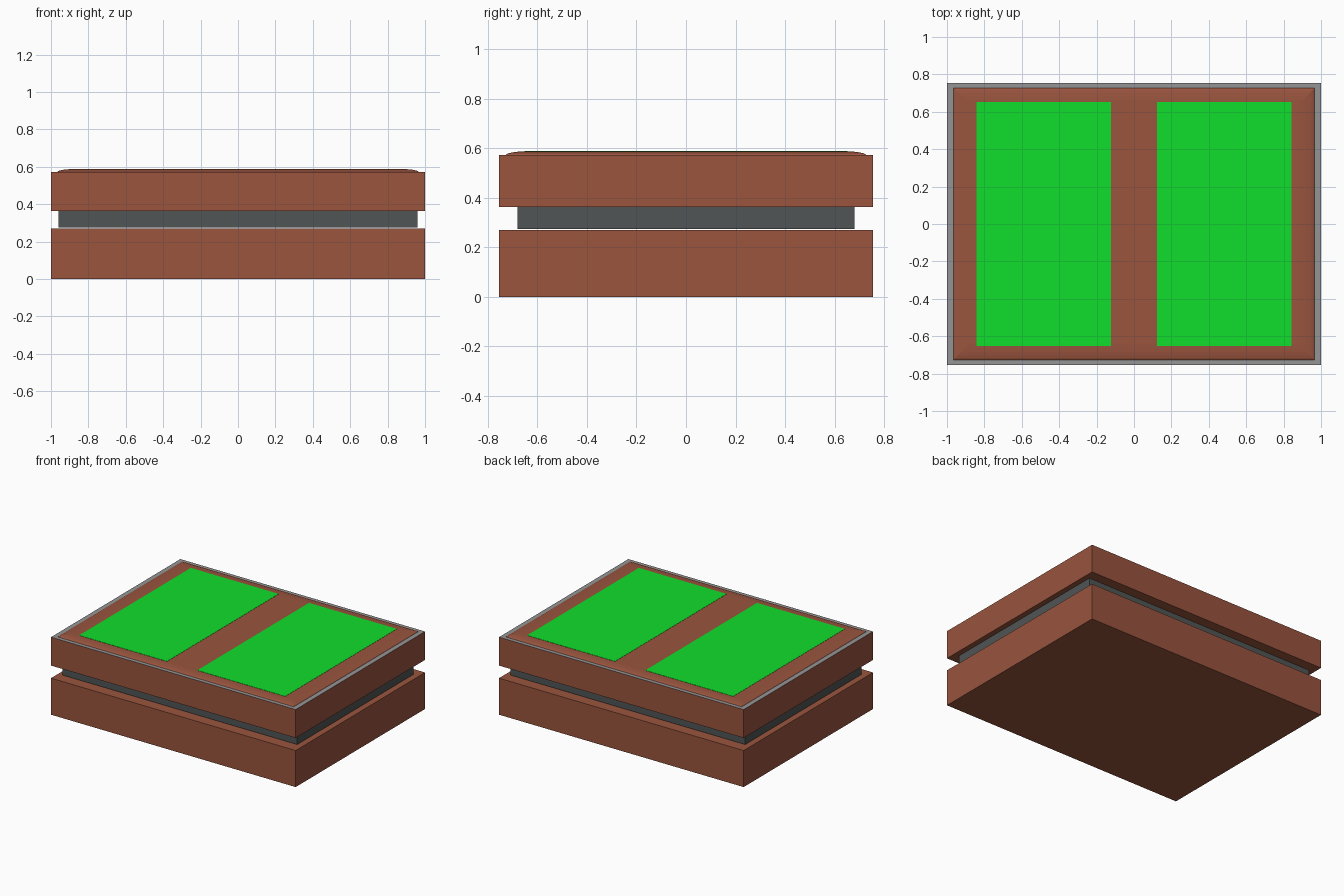
import bpy, bmesh, math

if "Cube" in bpy.data.objects:
    bpy.data.objects.remove(bpy.data.objects["Cube"])


def material(name, color):
    m = bpy.data.materials.new(name)
    m.diffuse_color = (*color, 1)
    m.use_nodes = True
    m.node_tree.nodes["Principled BSDF"].inputs["Base Color"].default_value = m.diffuse_color
    return m


brown = material("brown", (0.319, 0.089, 0.048))
dark = material("dark_grey", (0.08, 0.09, 0.089))
green = material("green", (0.005, 0.73, 0.025))
grey = material("grey", (0.3, 0.3, 0.3))


def stack(name, rings, mats, cx=0.0):
    """Solid through rectangular rings of (half x, half y, z)."""
    bm = bmesh.new()
    loops = [[bm.verts.new((cx + sx * hx, sy * hy, z))
              for sx, sy in ((-1, -1), (1, -1), (1, 1), (-1, 1))]
             for hx, hy, z in rings]
    bm.faces.new(loops[0][::-1])
    for a, b in zip(loops, loops[1:]):
        for i in range(4):
            j = (i + 1) % 4
            bm.faces.new((a[i], a[j], b[j], b[i]))
    top = bm.faces.new(loops[-1])
    top.material_index = len(mats) - 1
    me = bpy.data.meshes.new(name)
    bm.to_mesh(me)
    bm.free()
    for m in mats:
        me.materials.append(m)
    ob = bpy.data.objects.new(name, me)
    bpy.context.collection.objects.link(ob)
    return ob


def box(name, hx, hy, z0, z1, mats, cx=0.0):
    return stack(name, [(hx, hy, z0), (hx, hy, z1)], mats, cx)


# Lower block, recessed middle layer and upper block with a grey rim
box("lower_block", 1.0, 0.755, 0, 0.27, [brown])
box("recessed_layer", 0.96, 0.68, 0.275, 0.363, [dark])
box("upper_block", 1.0, 0.755, 0.363, 0.573, [brown, grey])

# Softly domed top plate: mitred quarter-ellipse edge
inset, rise, steps = 0.085, 0.015, 6
rings = [(0.965, 0.727, 0.57)]
for i in range(steps + 1):
    t = math.pi / 2 * i / steps
    d = inset * (1 - math.cos(t))
    rings.append((0.965 - d, 0.727 - d, 0.573 + rise * math.sin(t)))
stack("top_plate", rings, [brown])

# Two green panels
for side, label in ((-1, "left"), (1, "right")):
    box(label + "_panel", 0.359, 0.652, 0.58, 0.5895, [green], side * 0.483)
